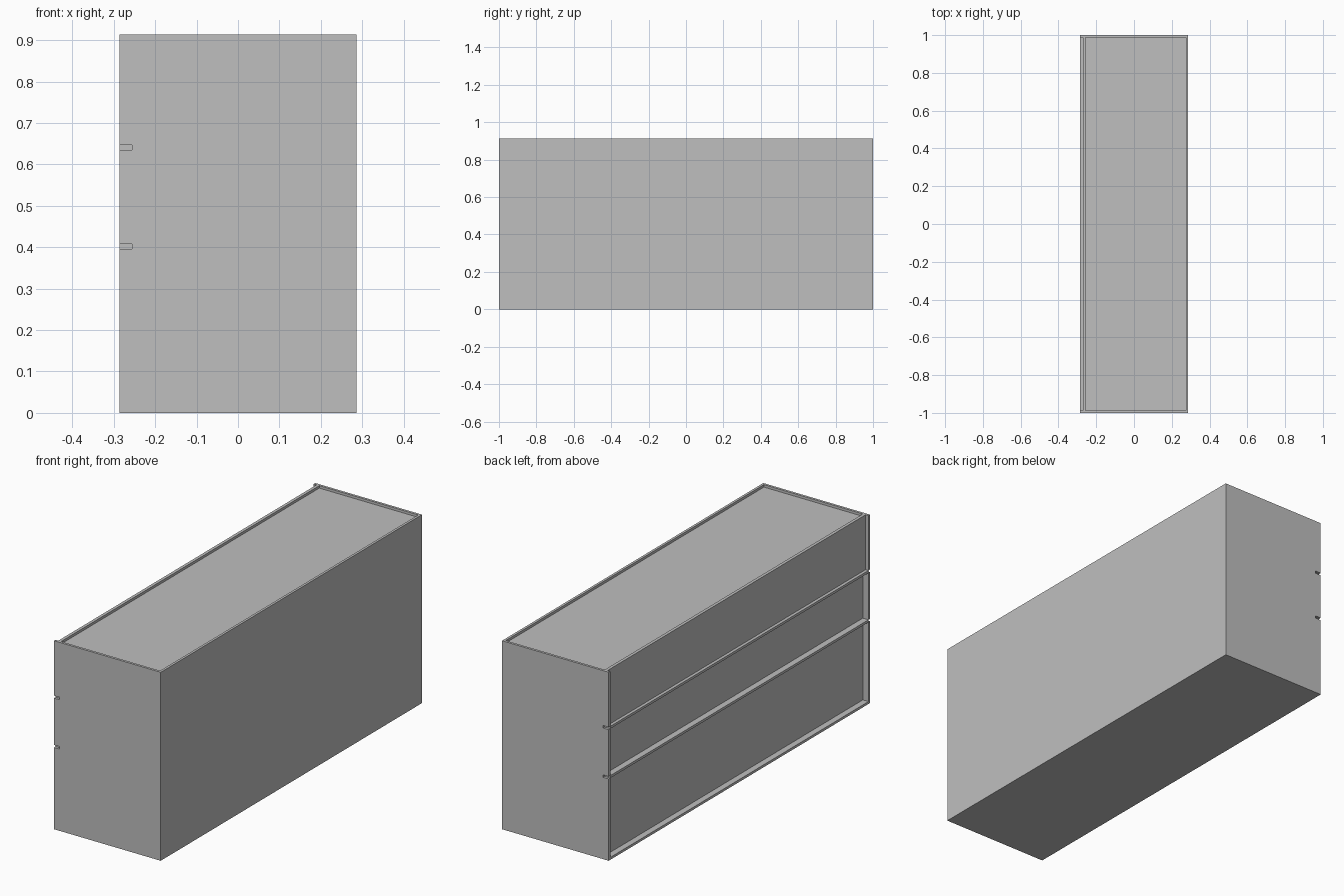
import bpy
import bmesh

default = bpy.data.objects.get("Cube")
if default:
    bpy.data.objects.remove(default, do_unlink=True)

# Overall sizes
X, Y, H = 0.286, 1.0, 0.913
T = 0.012                      # board thickness
FACE = -0.271                  # outer face of the top board
DEEP = -0.256                  # outer face of the lower boards
SHELVES = (0.396, 0.635)       # undersides of the two rails

grey = bpy.data.materials.new("plain grey")
grey.use_nodes = True
colour = (0.52, 0.52, 0.52, 1)
grey.diffuse_color = colour
grey.node_tree.nodes["Principled BSDF"].inputs["Base Color"].default_value = colour


def finish(name, bm):
    bmesh.ops.recalc_face_normals(bm, faces=bm.faces)
    mesh = bpy.data.meshes.new(name)
    bm.to_mesh(mesh)
    bm.free()
    mesh.materials.append(grey)
    obj = bpy.data.objects.new(name, mesh)
    bpy.context.collection.objects.link(obj)
    return obj


def extrude_profile(name, points, y0, y1):
    """Extrude an x-z outline along y."""
    bm = bmesh.new()
    face = bm.faces.new([bm.verts.new((x, y0, z)) for x, z in points])
    result = bmesh.ops.extrude_face_region(bm, geom=[face])
    moved = [v for v in result["geom"] if isinstance(v, bmesh.types.BMVert)]
    bmesh.ops.translate(bm, verts=moved, vec=(0, y1 - y0, 0))
    return finish(name, bm)


def board(name, x0, x1, z0, z1):
    """Board running between the two end panels."""
    return extrude_profile(name, [(x0, z0), (x1, z0), (x1, z1), (x0, z1)], T - Y, Y - T)


# End panels, slotted where the rails meet the open side
outline = [(-X, H), (X, H), (X, 0), (-X, 0)]
for z in SHELVES:
    outline += [(-X, z), (DEEP, z), (DEEP, z + T), (-X, z + T)]
extrude_profile("front_end_panel", outline, -Y, T - Y)
extrude_profile("back_end_panel", outline, Y - T, Y)

# Carcass boards
board("long_side_panel", X - T, X, 0, H)
board("bottom_panel", -X, X - T, 0, T)
board("top_panel", DEEP, X - T, H - 2 * T, H - T)

# Rails across the open side
for label, z in zip(("lower", "upper"), SHELVES):
    board(label + "_rail", -X, DEEP + T, z, z + T)

# Recessed boards filling the three bays
low, high = SHELVES
board("lower_bay_panel", DEEP, DEEP + T, T, low)
board("middle_bay_panel", DEEP, DEEP + T, low + T, high)
board("upper_bay_panel", FACE, DEEP, high + T, H)
